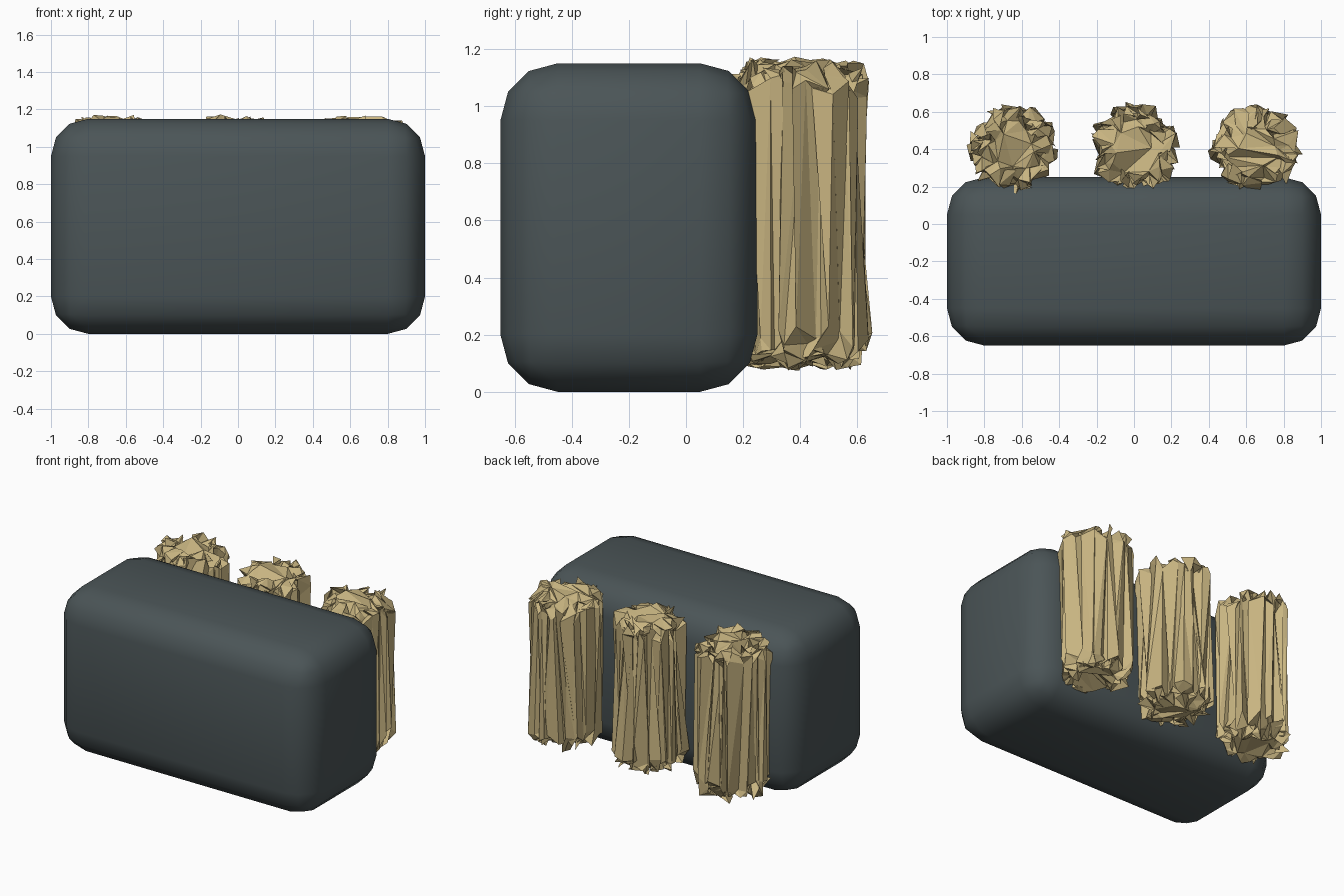
import bpy, bmesh, random
from mathutils import Vector

if "Cube" in bpy.data.objects:
    bpy.data.objects.remove(bpy.data.objects["Cube"])

random.seed(4)


def material(name, color):
    m = bpy.data.materials.new(name)
    m.diffuse_color = (*color, 1)
    m.use_nodes = True
    m.node_tree.nodes["Principled BSDF"].inputs["Base Color"].default_value = m.diffuse_color
    return m


def make_object(name, bm, mat):
    mesh = bpy.data.meshes.new(name)
    bm.to_mesh(mesh)
    bm.free()
    mesh.materials.append(mat)
    ob = bpy.data.objects.new(name, mesh)
    bpy.context.collection.objects.link(ob)
    return ob


slate = material("slate", (0.07, 0.09, 0.095))
straw = material("straw", (0.58, 0.46, 0.22))

# Rounded block
bm = bmesh.new()
bmesh.ops.create_cube(bm, size=1)
for v in bm.verts:
    v.co = Vector((v.co.x * 2, v.co.y * 0.9 - 0.2, v.co.z * 1.15 + 0.575))
bmesh.ops.bevel(bm, geom=bm.edges[:], offset=0.2, segments=3,
                profile=0.5, affect='EDGES')
for f in bm.faces:
    f.smooth = True
make_object("rounded_block", bm, slate)


# Crumpled straw bundle: bevelled cylinder with jittered vertices
def bundle(name, x, sides=48, radius=0.205, jitter=0.05):
    bm = bmesh.new()
    bmesh.ops.create_cone(bm, cap_ends=True, segments=sides, radius1=radius,
                          radius2=radius, depth=1.0)
    rims = [e for e in bm.edges if abs(e.verts[0].co.z - e.verts[1].co.z) < 0.01]
    bmesh.ops.bevel(bm, geom=rims, offset=0.06, segments=2,
                    profile=0.5, affect='EDGES')
    for v in bm.verts:
        v.co += Vector([random.uniform(-jitter, jitter) for _ in range(3)])
        r = v.co.xy.length
        if r > 0.255:
            v.co.xy *= 0.255 / r
        v.co += Vector((x, 0.405, 0.625))
    bmesh.ops.triangulate(bm, faces=bm.faces[:])
    make_object(name, bm, straw)


for name, x in (("left", -0.65), ("middle", 0), ("right", 0.65)):
    bundle(name + "_straw_bundle", x)
